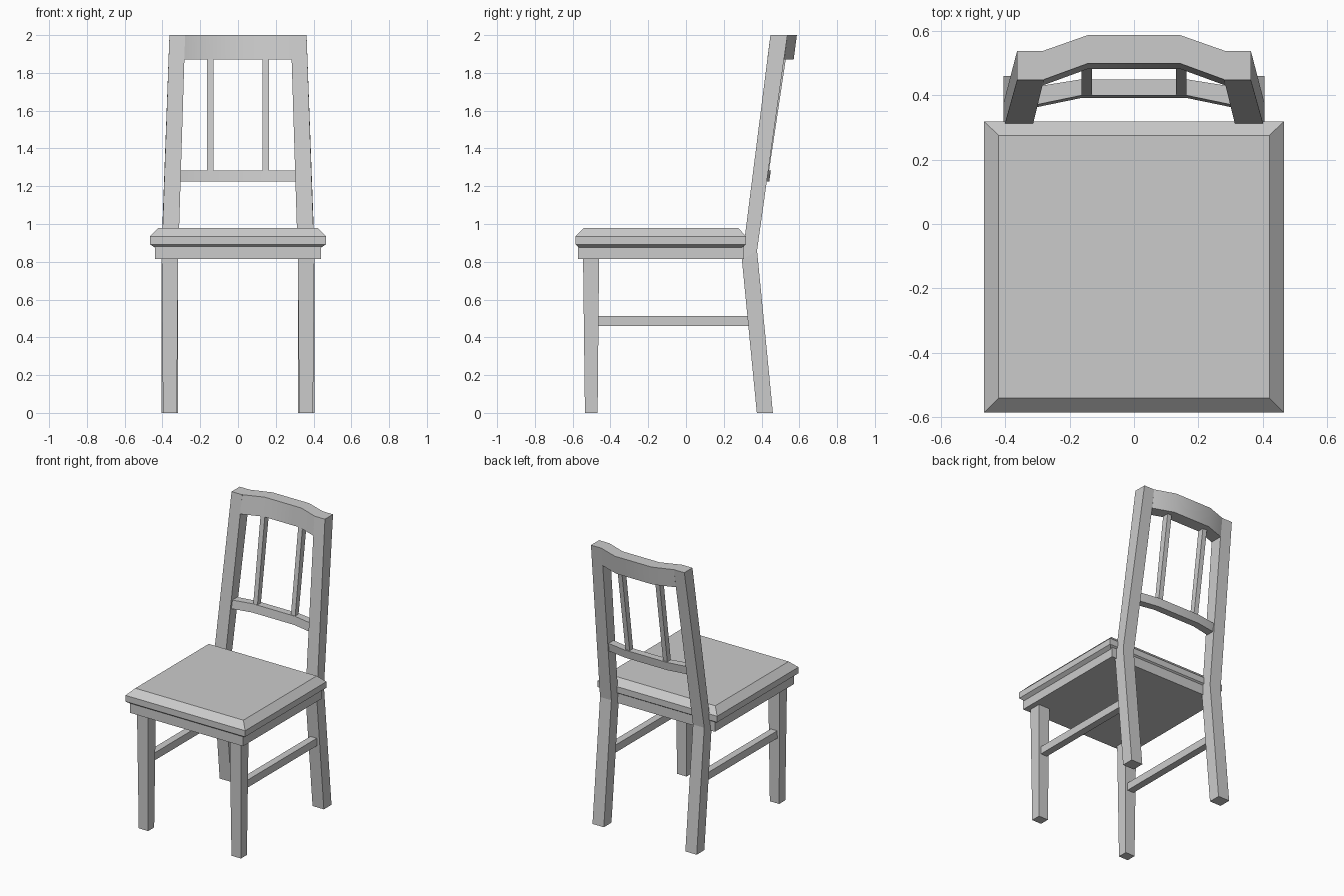
import bpy, math

if "Cube" in bpy.data.objects:
    bpy.data.objects.remove(bpy.data.objects["Cube"])


def loft(name, rings, smooth=False):
    """Skin a list of equal-sized rings and cap both ends."""
    n = len(rings[0])
    verts = [p for r in rings for p in r]
    faces = [(i * n + j, i * n + (j + 1) % n, (i + 1) * n + (j + 1) % n, (i + 1) * n + j)
             for i in range(len(rings) - 1) for j in range(n)]
    faces += [tuple(range(n))[::-1], tuple(range(len(verts) - n, len(verts)))]
    me = bpy.data.meshes.new(name)
    me.from_pydata(verts, [], faces)
    if smooth:
        me.shade_smooth()
        me.set_sharp_from_angle(angle=math.radians(30))
    ob = bpy.data.objects.new(name, me)
    bpy.context.collection.objects.link(ob)
    return ob


def rect(x0, x1, y0, y1, z, zb=None):
    """Horizontal rectangle ring; zb gives the back edge its own height."""
    zb = z if zb is None else zb
    return [(x0, y0, z), (x1, y0, z), (x1, y1, zb), (x0, y1, zb)]


def mirror(ob):
    """Copy across x = 0."""
    bpy.context.view_layer.update()
    m = ob.modifiers.new("mirror", 'MIRROR')
    m.use_axis[0] = True
    return ob


def rail(name, z0, z1, plan, lean, smooth=True):
    """Bent crossbar: plan holds (x, front y, back y) at the top, lean is the shift at the bottom."""
    half = [(x, f, b) for x, f, b in plan]
    full = [(-x, f, b) for x, f, b in half] + half[::-1]
    rings = [[(x, f - lean, z0), (x, b - lean, z0), (x, b, z1), (x, f, z1)] for x, f, b in full]
    return loft(name, rings, smooth)


# Seat: bevelled cushion over a plain frame
loft("seat", [rect(-.44, .44, -.565, .295, .875), rect(-.465, .465, -.585, .318, .892),
              rect(-.465, .465, -.585, .318, .935), rect(-.42, .42, -.54, .275, .98)])
loft("seat_frame", [rect(-.44, .44, -.573, .307, .815), rect(-.44, .44, -.573, .307, .885)])

# Legs
mirror(loft("front_leg", [rect(.324, .397, -.535, -.468, 0), rect(.317, .404, -.545, -.46, .83)]))
mirror(loft("back_leg_post", [rect(.317, .405, .375, .46, 0),
                              rect(.317, .405, .296, .376, .81, .86),
                              rect(.28, .363, .447, .537, 2.0)]))

# Side stretchers between the legs
mirror(loft("side_stretcher", [rect(.335, .385, -.48, .35, .46), rect(.335, .385, -.48, .35, .513)]))

# Backrest
rail("top_rail", 1.87, 2.0, [(.284, .447, .537), (.142, .499, .587)], .017)
rail("lower_rail", 1.225, 1.283, [(.315, .368, .425), (.165, .399, .449)], .008)
mirror(loft("back_slat", [rect(.13, .163, .40, .438, 1.27), rect(.13, .163, .485, .53, 1.885)]))
